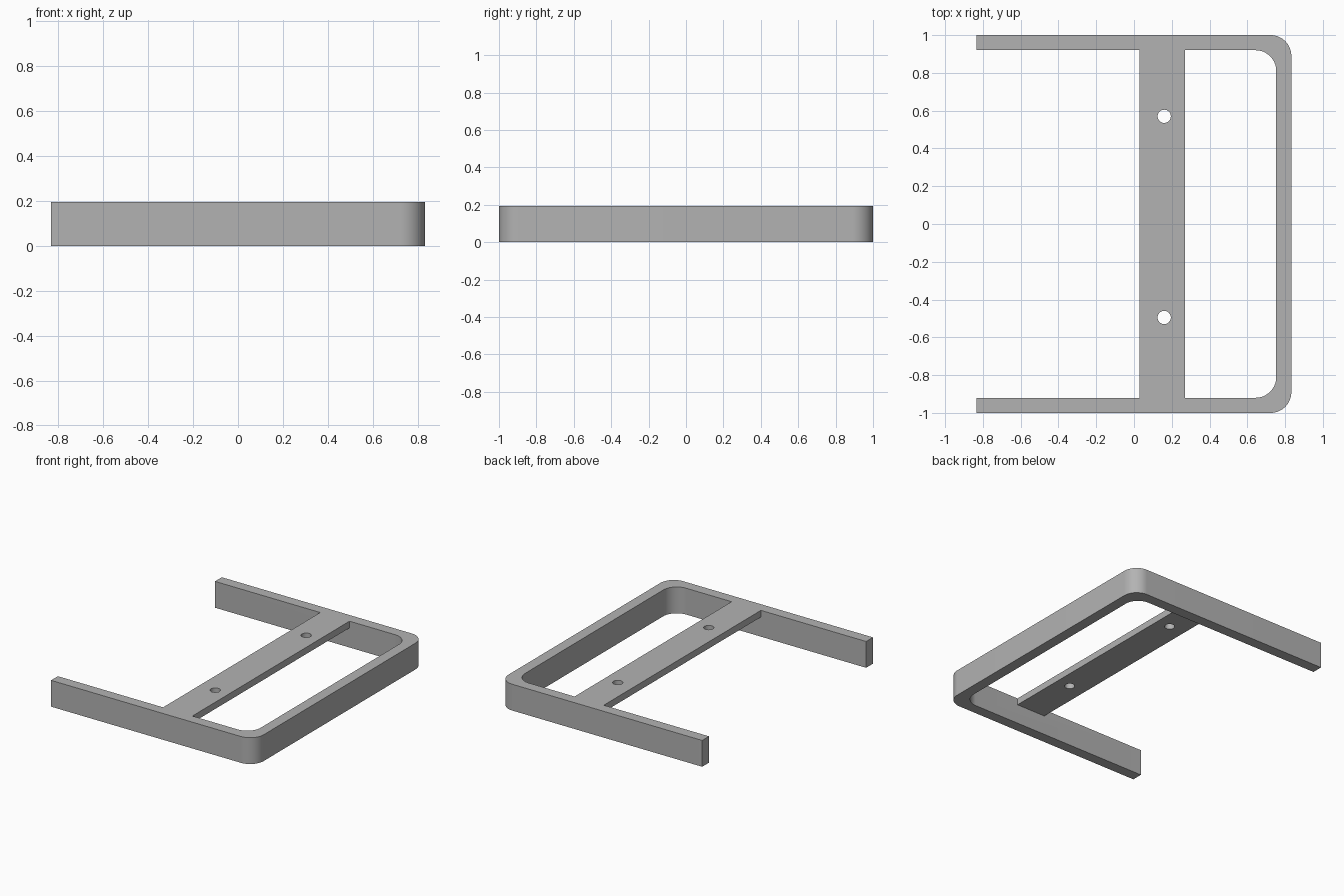
import bpy
import bmesh
from math import cos, sin, pi, radians

cube = bpy.data.objects.get("Cube")
if cube:
    bpy.data.objects.remove(cube)

HEIGHT, WALL, RADIUS = 0.195, 0.08, 0.11
HALF_X, HALF_Y = 0.833, 1.0
BAR_X0, BAR_X1, BAR_THICK = 0.03, 0.27, 0.05
HOLE_X, HOLE_YS, HOLE_R = 0.16, (0.57, -0.495), 0.035

grey = bpy.data.materials.new("plain grey")
grey.use_nodes = True
colour = (0.45, 0.45, 0.45, 1)
grey.diffuse_color = colour
grey.node_tree.nodes["Principled BSDF"].inputs["Base Color"].default_value = colour


def prism(name, outline, z0, z1):
    """Extrude a flat outline from z0 to z1."""
    bm = bmesh.new()
    base = bm.faces.new([bm.verts.new((x, y, z0)) for x, y in outline])
    top = bmesh.ops.extrude_face_region(bm, geom=[base])["geom"]
    verts = [v for v in top if isinstance(v, bmesh.types.BMVert)]
    bmesh.ops.translate(bm, verts=verts, vec=(0, 0, z1 - z0))
    bmesh.ops.recalc_face_normals(bm, faces=bm.faces)
    mesh = bpy.data.meshes.new(name)
    bm.to_mesh(mesh)
    bm.free()
    mesh.materials.append(grey)
    obj = bpy.data.objects.new(name, mesh)
    bpy.context.collection.objects.link(obj)
    return obj


def arc(cx, cy, r, start, end, steps):
    angles = [start + (end - start) * i / steps for i in range(steps + 1)]
    return [(cx + r * cos(a), cy + r * sin(a)) for a in angles]


def u_path(inset):
    """Rounded U, open towards -x, at a given inset from the outside."""
    x, y = HALF_X - inset, HALF_Y - inset
    c = RADIUS
    return ([(-HALF_X, -y)]
            + arc(x - c, c - y, c, -pi / 2, 0, 16)
            + arc(x - c, y - c, c, 0, pi / 2, 16)
            + [(-HALF_X, y)])


def combine(target, other, operation):
    mod = target.modifiers.new(operation.title(), 'BOOLEAN')
    mod.operation, mod.solver, mod.object = operation, 'EXACT', other
    bpy.context.view_layer.objects.active = target
    bpy.ops.object.modifier_apply(modifier=mod.name)
    bpy.data.objects.remove(other)


# U-shaped frame with rounded corners
frame = prism("bracket_frame", u_path(0) + u_path(WALL)[::-1], 0, HEIGHT)

# Thin crossbar flush with the top, joined into both arms
reach = HALF_Y - WALL / 2
crossbar = prism("crossbar", [(BAR_X0, -reach), (BAR_X1, -reach),
                              (BAR_X1, reach), (BAR_X0, reach)],
                 HEIGHT - BAR_THICK, HEIGHT)
combine(frame, crossbar, 'UNION')

# Two screw holes through the crossbar
for hole_y in HOLE_YS:
    circle = arc(HOLE_X, hole_y, HOLE_R, 0, 2 * pi, 32)[:-1]
    cutter = prism("hole_cutter", circle, 0, HEIGHT + 0.1)
    combine(frame, cutter, 'DIFFERENCE')

# Smooth the rounded corners and keep the edges sharp
bpy.ops.object.select_all(action='DESELECT')
frame.select_set(True)
bpy.context.view_layer.objects.active = frame
bpy.ops.object.shade_smooth_by_angle(angle=radians(30))
